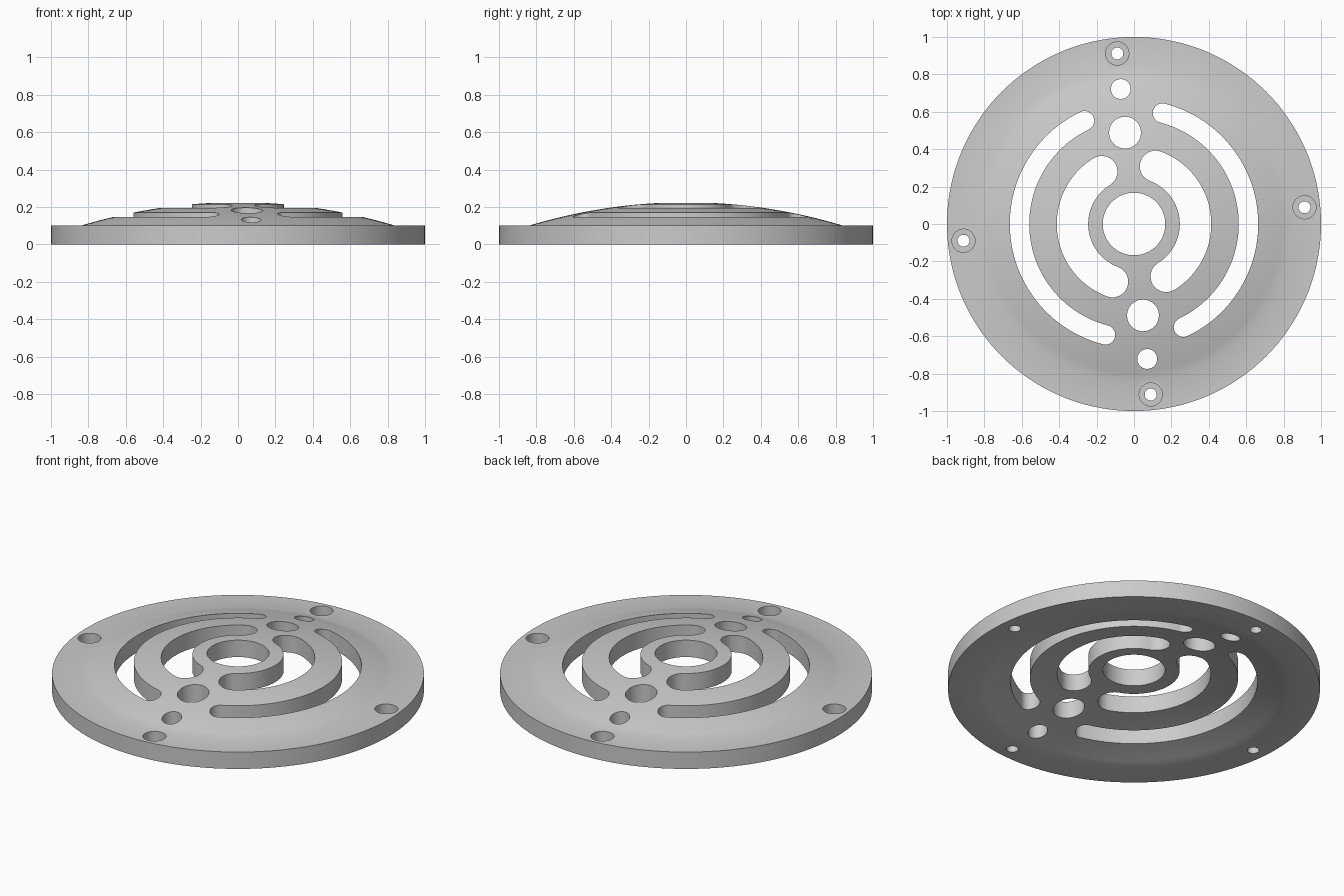
import bpy, bmesh, math
from math import sin, cos, radians

if "Cube" in bpy.data.objects:
    bpy.data.objects.remove(bpy.data.objects["Cube"])

TILT = radians(95.6)      # axis along which the holes line up
RISE, DOME_R = 0.125, 0.84
SPHERE = (DOME_R ** 2 + RISE ** 2) / (2 * RISE)
THICK = 0.1


def dome(r):
    """Height of the domed underside at radius r."""
    if r >= DOME_R:
        return 0.0
    return math.sqrt(SPHERE ** 2 - r * r) - SPHERE + RISE


def polar(r, a):
    return r * cos(a), r * sin(a)


def lathe(bm, profile, n, centre=(0, 0), closed=False):
    """Spin (radius, z) points; a closed profile makes a ring, otherwise ends are capped."""
    rings = []
    for r, z in profile:
        rings.append([bm.verts.new((centre[0] + r * cos(2 * math.pi * i / n),
                                    centre[1] + r * sin(2 * math.pi * i / n), z))
                      for i in range(n)])
    pairs = list(zip(rings, rings[1:]))
    if closed:
        pairs.append((rings[-1], rings[0]))
    else:
        bm.faces.new(rings[0][::-1])
        bm.faces.new(rings[-1])
    for a, b in pairs:
        for i in range(n):
            j = (i + 1) % n
            bm.faces.new((a[i], a[j], b[j], b[i]))


def slot(bm, r, half, a0, a1, steps=64, cap=14):
    """Arc-shaped slot with round ends, extruded through the plate."""
    pts = [polar(r + half, a0 + (a1 - a0) * i / steps) for i in range(steps + 1)]
    cx, cy = polar(r, a1)
    pts += [(cx + half * cos(a1 + math.pi * i / cap), cy + half * sin(a1 + math.pi * i / cap))
            for i in range(1, cap)]
    pts += [polar(r - half, a1 + (a0 - a1) * i / steps) for i in range(steps + 1)]
    cx, cy = polar(r, a0)
    pts += [(cx + half * cos(a0 + math.pi + math.pi * i / cap),
             cy + half * sin(a0 + math.pi + math.pi * i / cap)) for i in range(1, cap)]
    low = [bm.verts.new((x, y, -0.2)) for x, y in pts]
    high = [bm.verts.new((x, y, 0.4)) for x, y in pts]
    bm.faces.new(low[::-1])
    bm.faces.new(high)
    for i in range(len(pts)):
        j = (i + 1) % len(pts)
        bm.faces.new((low[i], low[j], high[j], high[i]))


def finish(bm, name):
    bmesh.ops.recalc_face_normals(bm, faces=bm.faces)
    mesh = bpy.data.meshes.new(name)
    bm.to_mesh(mesh)
    bm.free()
    ob = bpy.data.objects.new(name, mesh)
    bpy.context.collection.objects.link(ob)
    return ob


# Domed plate with a flat rim and a central hole
radii = [0.167 + (DOME_R - 0.167) * i / 14 for i in range(15)] + [1.0]
profile = [(r, dome(r)) for r in radii] + [(r, dome(r) + THICK) for r in reversed(radii)]
bm = bmesh.new()
lathe(bm, profile, 144, closed=True)
plate = finish(bm, "domed_plate")

# Cutters for the slots, round holes and counterbored screw holes
bm = bmesh.new()
for side in (0, math.pi):
    a = TILT + side
    slot(bm, 0.612, 0.052, a + radians(20), a + radians(160))
    slot(bm, 0.329, 0.084, a + radians(26), a + radians(154))
    lathe(bm, [(0.053, -0.2), (0.053, 0.4)], 40, polar(0.725, a))
    lathe(bm, [(0.085, -0.2), (0.085, 0.4)], 48, polar(0.491, a))
    for turn in (0, math.pi / 2):
        lathe(bm, [(0.032, -0.2), (0.032, 0.04), (0.062, 0.04), (0.062, 0.4)], 36,
              polar(0.916, a + turn))
cutter = finish(bm, "hole_cutter")
cutter.hide_render = True

cut = plate.modifiers.new("holes", 'BOOLEAN')
cut.operation = 'DIFFERENCE'
cut.solver = 'EXACT'
cut.object = cutter
bpy.context.view_layer.objects.active = plate
plate.select_set(True)
cutter.select_set(False)
bpy.ops.object.modifier_apply(modifier=cut.name)
bpy.data.objects.remove(cutter)

# Grey finish, smooth dome with sharp hole edges
grey = bpy.data.materials.new("light_grey")
grey.diffuse_color = (0.6, 0.6, 0.6, 1)
grey.use_nodes = True
grey.node_tree.nodes["Principled BSDF"].inputs["Base Color"].default_value = grey.diffuse_color
plate.data.materials.clear()
plate.data.materials.append(grey)
for poly in plate.data.polygons:
    poly.material_index = 0
bpy.ops.object.shade_smooth_by_angle(angle=radians(30))
